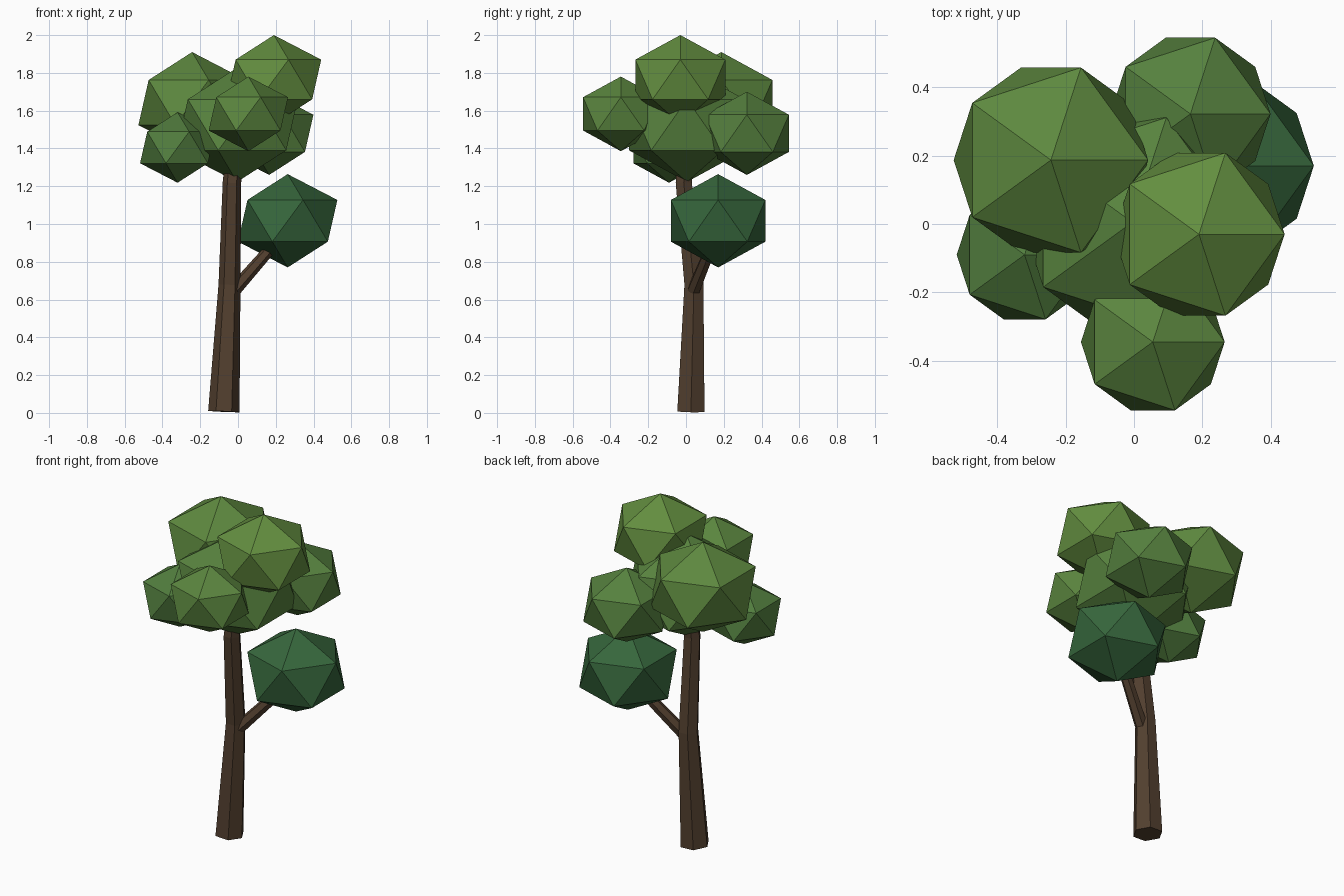
import bpy, bmesh, math
from mathutils import Vector

if "Cube" in bpy.data.objects:
    bpy.data.objects.remove(bpy.data.objects["Cube"])


def material(name, rgb):
    m = bpy.data.materials.new(name)
    m.diffuse_color = (*rgb, 1)
    m.use_nodes = True
    m.node_tree.nodes["Principled BSDF"].inputs["Base Color"].default_value = m.diffuse_color
    return m


def add_object(name, bm, mat):
    mesh = bpy.data.meshes.new(name)
    bmesh.ops.recalc_face_normals(bm, faces=bm.faces)
    bm.to_mesh(mesh)
    bm.free()
    mesh.materials.append(mat)
    ob = bpy.data.objects.new(name, mesh)
    bpy.context.collection.objects.link(ob)
    return ob


def limb(name, path, mat, sides=6):
    """Tapered tube through (x, y, z, radius) points."""
    bm = bmesh.new()
    pts = [Vector(p[:3]) for p in path]
    rings = []
    for i, p in enumerate(pts):
        d = pts[min(i + 1, len(pts) - 1)] - pts[max(i - 1, 0)]
        q = Vector((0, 0, 1)).rotation_difference(d)
        ring = []
        for k in range(sides):
            a = 2 * math.pi * k / sides
            off = Vector((math.cos(a), math.sin(a), 0)) * path[i][3]
            ring.append(bm.verts.new(p + q @ off))
        rings.append(ring)
    for a, b in zip(rings, rings[1:]):
        for k in range(sides):
            n = (k + 1) % sides
            bm.faces.new((a[k], a[n], b[n], b[k]))
    bm.faces.new(rings[0])
    bm.faces.new(rings[-1])
    return add_object(name, bm, mat)


def leaf_clump(name, loc, r):
    """Squashed icosahedron, lighter the higher it sits."""
    bm = bmesh.new()
    bmesh.ops.create_icosphere(bm, subdivisions=1, radius=r)
    bmesh.ops.scale(bm, vec=(1, 1, 0.84), verts=bm.verts)
    bmesh.ops.translate(bm, vec=loc, verts=bm.verts)
    t = min(max((loc[2] - 1.0) / 0.77, 0), 1)
    rgb = (0.035 + 0.09 * t, 0.13 + 0.14 * t, 0.045 + 0.005 * t)
    add_object(name, bm, material(name + "_green", rgb))


# trunk and side branch
bark = material("bark", (0.085, 0.05, 0.028))
limb("trunk", [(-0.075, 0.026, 0.007, 0.083), (-0.045, 0.042, 0.68, 0.058),
               (-0.032, -0.012, 1.22, 0.049), (-0.01, 0.0, 1.5, 0.04)], bark)
limb("branch", [(-0.02, 0.04, 0.65, 0.036), (0.12, 0.105, 0.81, 0.032),
                (0.26, 0.165, 0.97, 0.025)], bark)

# foliage
clumps = {
    "crown_centre": ((-0.005, 0.005, 1.525), 0.36),
    "crown_top": ((0.19, -0.03, 1.765), 0.28),
    "crown_back_left": ((-0.243, 0.187, 1.643), 0.318),
    "crown_front_left": ((-0.32, -0.09, 1.405), 0.222),
    "crown_front": ((0.055, -0.345, 1.583), 0.235),
    "crown_back_right": ((0.165, 0.322, 1.48), 0.262),
    "low_clump": ((0.263, 0.17, 1.017), 0.294),
}
for name, (loc, r) in clumps.items():
    leaf_clump(name, loc, r)
